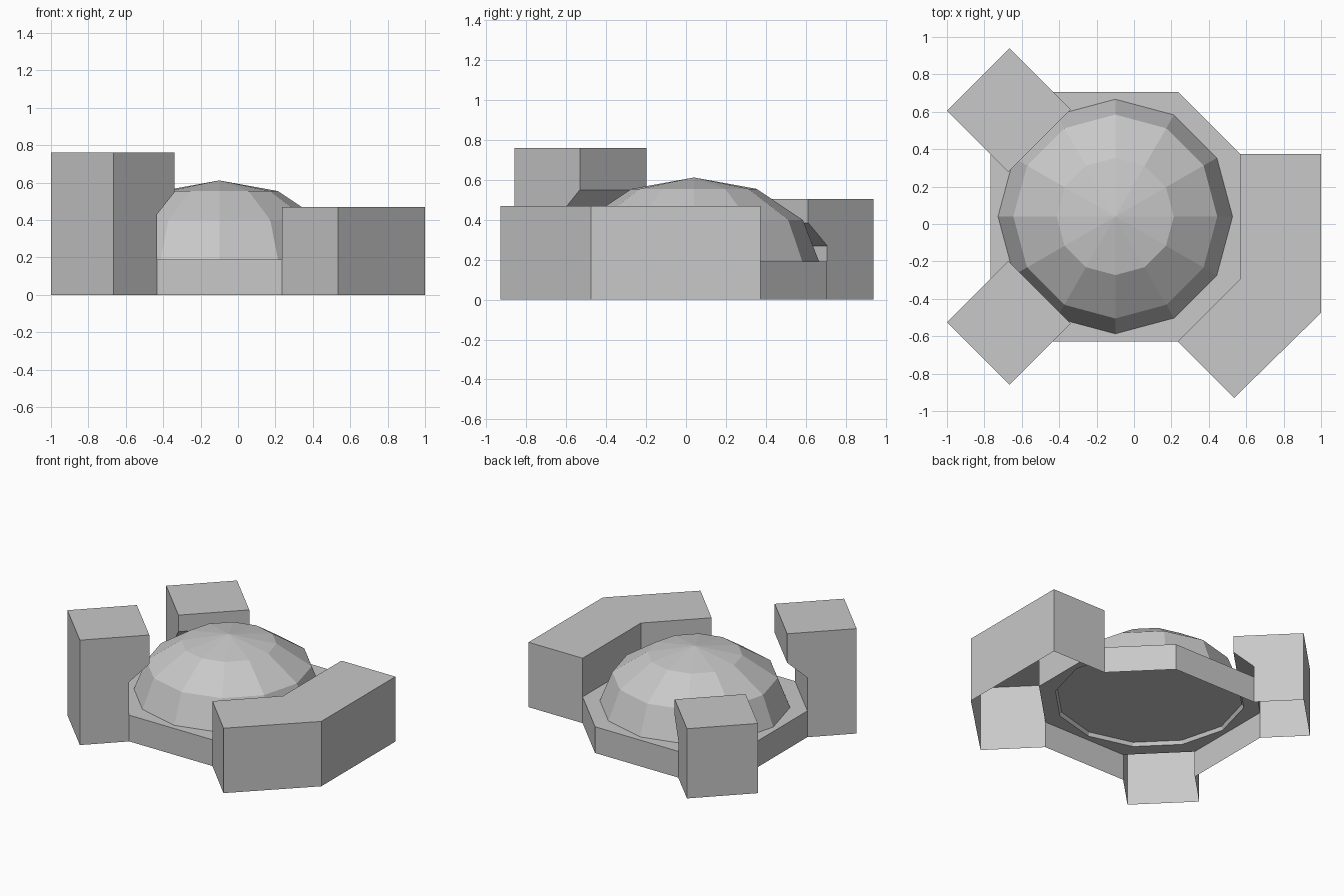
import bpy, bmesh
from math import cos, sin, pi, sqrt
from mathutils import Vector

if "Cube" in bpy.data.objects:
    bpy.data.objects.remove(bpy.data.objects["Cube"], do_unlink=True)

grey = bpy.data.materials.new("plain grey")
grey.use_nodes = True
grey.diffuse_color = (0.58, 0.58, 0.58, 1)
grey.node_tree.nodes["Principled BSDF"].inputs["Base Color"].default_value = grey.diffuse_color

CENTRE = Vector((-0.1, 0.04, 0))
DECK = 0.19       # height of the platform
SIDES = 12        # sides of the dome
RADIUS = 0.627    # foot of the dome


def finish(bm, name):
    mesh = bpy.data.meshes.new(name)
    bmesh.ops.remove_doubles(bm, verts=bm.verts, dist=0.0005)
    bm.to_mesh(mesh)
    bm.free()
    mesh.materials.append(grey)
    obj = bpy.data.objects.new(name, mesh)
    bpy.context.collection.objects.link(obj)
    return obj


def face(bm, points):
    return bm.faces.new([bm.verts.new(p) for p in points])


def ring(radius, z):
    return [CENTRE + Vector((radius * cos(2 * pi * i / SIDES),
                             radius * sin(2 * pi * i / SIDES), z)) for i in range(SIDES)]


def walls(bm, outline, top, bases):
    """Walls along an anticlockwise outline; a base of None leaves that side open."""
    for i, base in enumerate(bases):
        if base is not None:
            a, b = outline[i], outline[(i + 1) % len(outline)]
            face(bm, [(*a, base), (*b, base), (*b, top), (*a, top)])


# Octagonal platform, open below, with a hole under the dome
half, side = 0.667, 0.334
octagon = [(CENTRE.x + x, CENTRE.y + y) for x, y in (
    (half, -side), (half, side), (side, half), (-side, half),
    (-half, side), (-half, -side), (-side, -half), (side, -half))]
bm = bmesh.new()
edges = []
for loop in ([(*p, DECK) for p in octagon], ring(RADIUS, DECK)):
    vs = [bm.verts.new(p) for p in loop]
    edges += [bm.edges.new((vs[i - 1], vs[i])) for i in range(len(vs))]
bmesh.ops.triangle_fill(bm, edges=edges, use_beauty=True, use_dissolve=False, normal=(0, 0, 1))
for f in bm.faces:
    f.normal_update()
    if f.normal.z < 0:
        f.normal_flip()
walls(bm, octagon, DECK, [None, 0, 0, None, 0, None, 0, None])
# The back wall is the free side between the two rear corners
walls(bm, octagon, DECK, [None, None, 0])
finish(bm, "platform")

# Faceted dome with a slightly raised floor inside
bm = bmesh.new()
rings = [ring(r, z) for r, z in ((RADIUS, DECK), (0.545, 0.40), (0.313, 0.555))]
apex = CENTRE + Vector((0, 0, 0.612))
for i in range(SIDES):
    j = (i + 1) % SIDES
    for low, high in zip(rings, rings[1:]):
        face(bm, [low[i], low[j], high[j], high[i]])
    face(bm, [rings[-1][i], rings[-1][j], apex])
face(bm, reversed(ring(0.615, DECK + 0.025)))
finish(bm, "dome")

# Bent wall block wrapping the left and front-left sides
outline = [octagon[1], octagon[0], octagon[7], (0.535, -0.93), (1, -0.475), (1, octagon[1][1])]
bm = bmesh.new()
walls(bm, outline, 0.47, [DECK, DECK, 0, 0, 0, 0])
face(bm, [(*p, 0.47) for p in outline])
finish(bm, "bent_wall")


# Corner posts with a chamfered overhang towards the dome
def post(name, direction, top, lip, shoulder):
    d = Vector(direction).normalized()
    n = Vector((-d.y, d.x, 0))
    inner, outer, over, width = (half + side) / sqrt(2), 1.036, 0.573, side / sqrt(2)
    profile = [(inner, 0), (outer, 0), (outer, top), (over, top),
               (over, lip), (inner, shoulder), (inner, DECK)]
    a, b = [[CENTRE + d * u + n * v + Vector((0, 0, z)) for u, z in profile]
            for v in (-width, width)]
    bm = bmesh.new()
    face(bm, a)
    face(bm, reversed(b))
    for i in range(1, len(profile) - 1):
        face(bm, [a[i + 1], a[i], b[i], b[i + 1]])
    finish(bm, name)


post("front_post", (-1, -1, 0), 0.76, 0.55, 0.43)
post("back_post", (-1, 1, 0), 0.505, 0.385, 0.27)
